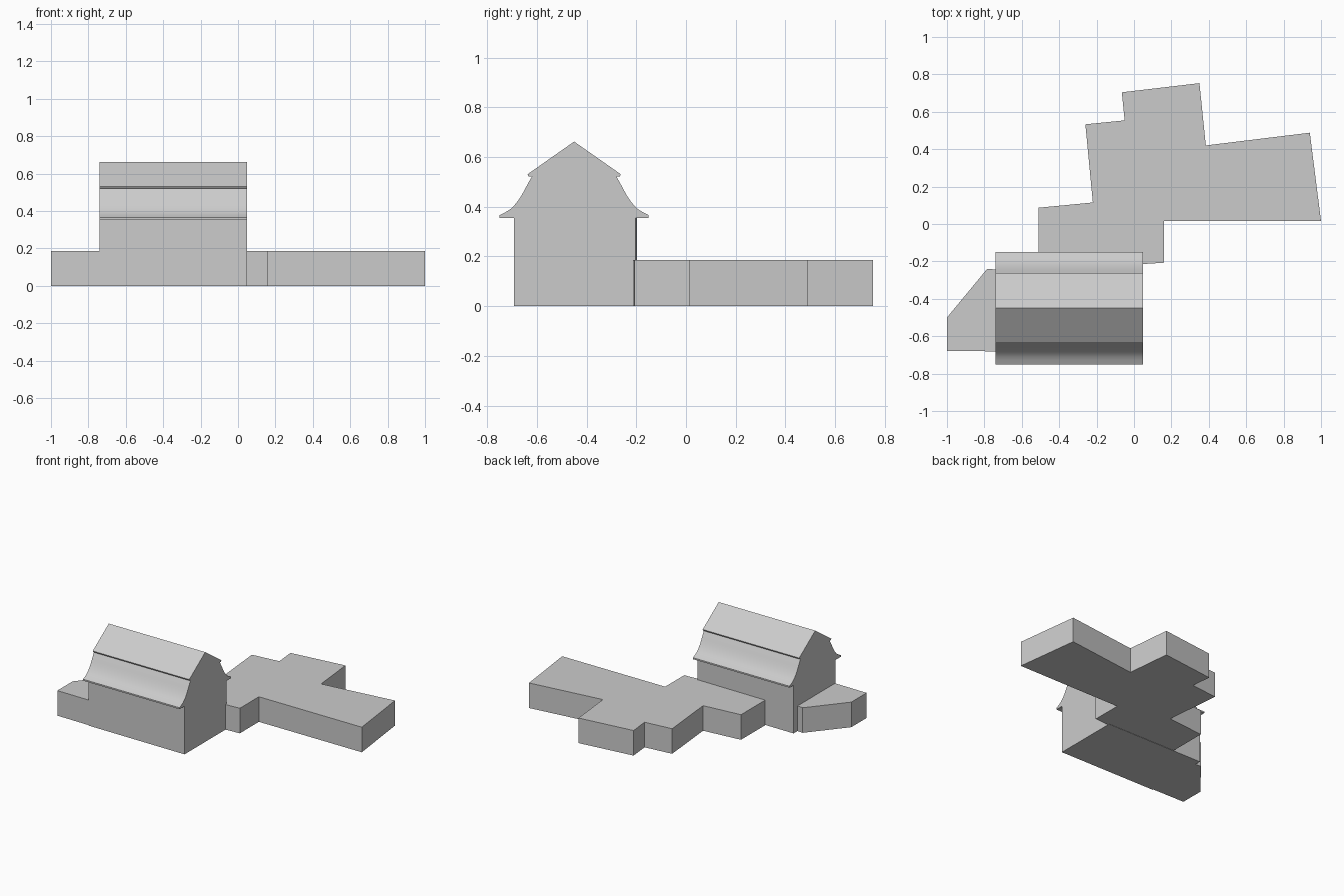
import bpy
import bmesh

if "Cube" in bpy.data.objects:
    bpy.data.objects.remove(bpy.data.objects["Cube"])

LOW_TOP = 0.185      # flat roof height of the low parts
EAVE = 0.355         # barn wall height
X0, X1 = -0.74, 0.048
RIDGE_Y = -0.45


def add_prism(name, start, end):
    """Solid between two matching outlines of 3D points."""
    bm = bmesh.new()
    a = [bm.verts.new(p) for p in start]
    b = [bm.verts.new(p) for p in end]
    bm.faces.new(a)
    bm.faces.new(b[::-1])
    for i in range(len(a)):
        j = (i + 1) % len(a)
        bm.faces.new((a[i], b[i], b[j], a[j]))
    bmesh.ops.recalc_face_normals(bm, faces=bm.faces[:])
    mesh = bpy.data.meshes.new(name)
    bm.to_mesh(mesh)
    bm.free()
    obj = bpy.data.objects.new(name, mesh)
    bpy.context.collection.objects.link(obj)
    return obj


def add_block(name, plan, height):
    return add_prism(name, [(x, y, 0) for x, y in plan],
                     [(x, y, height) for x, y in plan])


# Low rear wing, slightly rotated and stepped, touching the barn's back wall
add_block("rear_wing", [
    (-0.51, -0.195), (-0.51, 0.087), (-0.22, 0.115), (-0.26, 0.533),
    (-0.05, 0.554), (-0.065, 0.704), (0.35, 0.753), (0.384, 0.42),
    (0.94, 0.488), (1.0, 0.015), (0.16, 0.015), (0.16, -0.207),
    (0.048, -0.214), (0.048, -0.2)], LOW_TOP)

# Low side annex with a cut corner
add_block("side_annex", [
    (-1.0, -0.678), (-1.0, -0.5), (-0.785, -0.24), (X0, -0.243),
    (X0, -0.681)], LOW_TOP)

# Barn: half profile (offset from ridge, height) mirrored, flared lower roof
half = [(0.245, 0), (0.245, EAVE), (0.30, EAVE), (0.30, 0.366),
        (0.278, 0.377), (0.258, 0.389), (0.241, 0.405), (0.226, 0.424),
        (0.212, 0.445), (0.200, 0.467), (0.185, 0.495), (0.170, 0.521),
        (0.184, 0.522), (0.187, 0.531)]
profile = half + [(0, 0.662)] + [(-y, z) for y, z in reversed(half)]


def barn_section(x, skew):
    # The walls run a touch askew below the straight roof
    return [(x, RIDGE_Y + y + (skew if z <= EAVE and abs(y) < 0.25 else 0), z)
            for y, z in profile]


barn = add_prism("barn", barn_section(X0, 0.008), barn_section(X1, 0.004 * 1.2))
for v in barn.data.vertices:
    if v.co.x > 0 and v.co.z <= EAVE and abs(v.co.y - RIDGE_Y) < 0.27:
        v.co.y -= 0.002

# Smooth the curved lower roof, keep the other edges sharp
barn.select_set(True)
bpy.context.view_layer.objects.active = barn
bpy.ops.object.shade_smooth_by_angle(angle=0.35)
